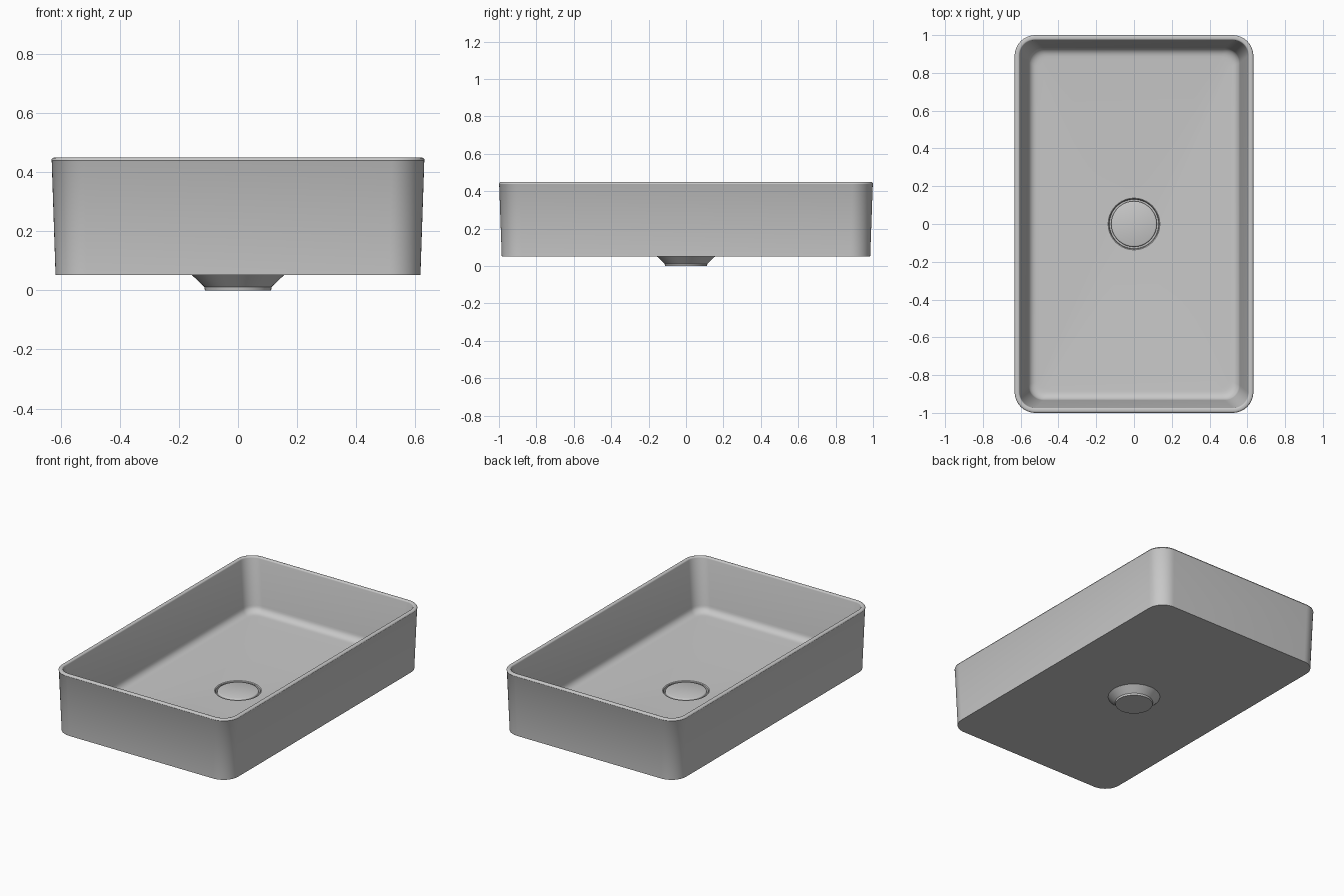
import bpy, bmesh, math

cube = bpy.data.objects.get("Cube")
if cube:
    bpy.data.objects.remove(cube, do_unlink=True)

# One ceramic colour for everything
ceramic = bpy.data.materials.new("grey ceramic")
ceramic.use_nodes = True
grey = (0.58, 0.58, 0.58, 1)
ceramic.diffuse_color = grey
ceramic.node_tree.nodes["Principled BSDF"].inputs["Base Color"].default_value = grey


def rounded_rect(hx, hy, r, z, steps=12):
    """Outline of a rounded rectangle; a circle when hx == hy == r."""
    pts = []
    for q, (sx, sy) in enumerate([(1, 1), (-1, 1), (-1, -1), (1, -1)]):
        for i in range(steps + 1):
            a = (q + i / steps) * math.pi / 2
            pts.append((sx * (hx - r) + r * math.cos(a),
                        sy * (hy - r) + r * math.sin(a), z))
    return pts


def loft(name, rings, angle=35):
    """Skin a stack of (half x, half y, corner radius, z) outlines, capped."""
    bm = bmesh.new()
    loops = [[bm.verts.new(p) for p in rounded_rect(*ring)] for ring in rings]
    n = len(loops[0])
    for a, b in zip(loops, loops[1:]):
        for i in range(n):
            j = (i + 1) % n
            bm.faces.new((a[i], a[j], b[j], b[i]))
    bm.faces.new(loops[0][::-1])
    bm.faces.new(loops[-1])
    bmesh.ops.remove_doubles(bm, verts=bm.verts, dist=1e-5)
    bmesh.ops.recalc_face_normals(bm, faces=bm.faces)
    mesh = bpy.data.meshes.new(name)
    bm.to_mesh(mesh)
    bm.free()
    mesh.materials.append(ceramic)
    obj = bpy.data.objects.new(name, mesh)
    bpy.context.collection.objects.link(obj)
    bpy.ops.object.select_all(action="DESELECT")
    obj.select_set(True)
    bpy.context.view_layer.objects.active = obj
    bpy.ops.object.shade_smooth_by_angle(angle=math.radians(angle))
    return obj


def disc(r, z):
    return (r, r, r, z)


# Basin: outer wall, rounded rim, inner wall, fillet, floor and drain recess
basin = [(0.618, 0.985, 0.105, 0.052), (0.631, 0.999, 0.11, 0.438)]
for a in (0, 30, 60, 90):
    t = math.radians(a)
    d = 0.01 * (1 - math.cos(t))
    basin.append((0.632 - d, 1.0 - d, 0.11 - d, 0.44 + 0.01 * math.sin(t)))
for a in (0, 30, 60, 90):
    t = math.radians(a)
    d = 0.008 * math.sin(t)
    basin.append((0.613 - d, 0.981 - d, 0.09 - d, 0.442 + 0.008 * math.cos(t)))
for a in range(0, 91, 15):
    t = math.radians(a)
    d = 0.045 * (1 - math.cos(t))
    basin.append((0.56 - d, 0.933 - d, 0.08 - d / 2, 0.165 - 0.043 * math.sin(t)))
basin += [(0.5, 0.873, 0.05, 0.121),
          disc(0.137, 0.106), disc(0.132, 0.102), disc(0.13, 0.075)]
loft("basin", basin)

# Round drain cover with a softened edge
loft("drain_cover", [disc(0.121, 0.07), disc(0.121, 0.1), disc(0.119, 0.105),
                     disc(0.114, 0.107)], 60)

# Tapered outlet below the basin
loft("drain_outlet", [disc(0.157, 0.053), disc(0.114, 0.012), disc(0.112, 0.0)])
